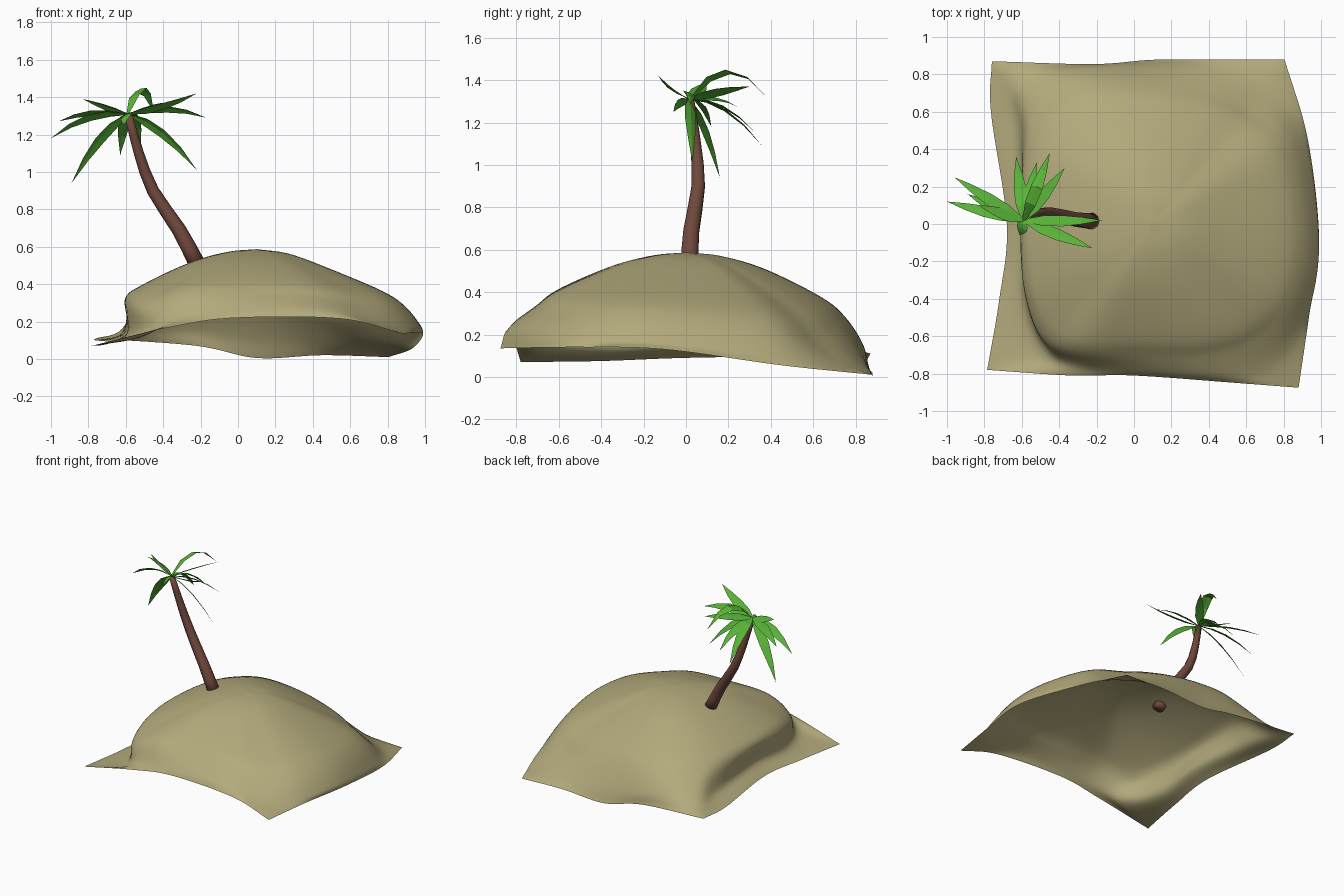
import bpy, bmesh, math
from mathutils import Vector

if "Cube" in bpy.data.objects:
    bpy.data.objects.remove(bpy.data.objects["Cube"])


def material(name, rgb):
    m = bpy.data.materials.new(name)
    m.diffuse_color = (*rgb, 1)
    m.use_nodes = True
    m.node_tree.nodes["Principled BSDF"].inputs["Base Color"].default_value = m.diffuse_color
    return m


def finish(name, bm, mat, smooth):
    bm.normal_update()
    me = bpy.data.meshes.new(name)
    bm.to_mesh(me)
    bm.free()
    ob = bpy.data.objects.new(name, me)
    bpy.context.collection.objects.link(ob)
    me.materials.append(mat)
    for p in me.polygons:
        p.use_smooth = smooth
    return ob


def spline(pts, n, closed=False):
    """Catmull-Rom curve through pts, n steps per span."""
    pts = [Vector(p) for p in pts]
    if closed:
        p = [pts[-1]] + pts + pts[:2]
    else:
        p = [2 * pts[0] - pts[1]] + pts + [2 * pts[-1] - pts[-2]]
    out = []
    for a, b, c, d in zip(p, p[1:], p[2:], p[3:]):
        for i in range(n):
            t = i / n
            out.append(0.5 * (2 * b + (c - a) * t + (2 * a - 5 * b + 4 * c - d) * t * t
                              + (3 * b - a - 3 * c + d) * t ** 3))
    return out if closed else out + [pts[-1]]


sand = material("sand", (0.45, 0.40, 0.20))
bark = material("bark", (0.16, 0.065, 0.045))
green = material("leaf_green", (0.10, 0.45, 0.04))

# Island sheet: outer edge, foot of the slope and rim of the dome,
# each counter-clockwise from the front left corner, four points per side
edge = [(-.785, -.78, .07), (-.34, -.81, .175), (0, -.81, .22), (.55, -.85, .215),
        (.88, -.875, .135), (.935, -.5, .14), (.99, -.1, .13), (.93, .45, .055),
        (.805, .88, .01), (.45, .88, .02), (.1, .878, .005), (-.22, .855, .07),
        (-.76, .87, .11), (-.765, .6, .10), (-.68, 0, .09), (-.72, -.4, .075)]
foot = [(-.49, -.68, .13), (-.3, -.755, .22), (0, -.78, .26), (.45, -.80, .265),
        (.73, -.76, .2), (.915, -.48, .18), (.98, -.1, .17), (.905, .44, .10),
        (.70, .73, .07), (.44, .81, .09), (.1, .83, .12), (-.3, .83, .16),
        (-.61, .76, .15), (-.62, .5, .14), (-.58, 0, .16), (-.59, -.38, .13)]
rim = [(-.48, -.61, .27), (-.28, -.68, .34), (0, -.7, .34), (.4, -.7, .33),
       (.66, -.62, .29), (.84, -.4, .29), (.90, -.05, .27), (.82, .41, .22),
       (.61, .62, .175), (.4, .70, .21), (.1, .73, .27), (-.25, .75, .28),
       (-.48, .65, .27), (-.57, .4, .31), (-.605, 0, .32), (-.58, -.35, .30)]
peak = Vector((.1, 0, .587))
N = 8
edge_ring = []
for s in range(4):
    edge_ring += spline([edge[(4 * s + k) % 16] for k in range(5)], N)[:-1]
foot_ring, rim_ring = spline(foot, N, True), spline(rim, N, True)

bm = bmesh.new()
top = bm.verts.new(peak)
columns = []
for e, f, r in zip(edge_ring, foot_ring, rim_ring):
    dome = []
    right = max(r.x, 0)          # the right side slopes more evenly
    for frac, lift, cut in ((.85, .31, .05), (.5, .74, .10), (.22, .945, .03)):
        q = peak.lerp(r, frac)
        q.z = r.z + (peak.z - r.z) * (lift - cut * right)
        dome.append(q)
    col = spline([e, f, r] + dome + [peak], 6)[:-1]
    columns.append([bm.verts.new((c.x, c.y, max(c.z, 0))) for c in col])
for a, b in zip(columns, columns[1:] + columns[:1]):
    for i in range(len(a) - 1):
        bm.faces.new((a[i], b[i], b[i + 1], a[i + 1]))
    bm.faces.new((a[-1], b[-1], top))
finish("island", bm, sand, True)

# Leaning palm trunk: rings swept along a curved path
path = [(-.215, .015, .50), (-.315, .025, .69), (-.455, .058, .90),
        (-.53, .045, 1.10), (-.585, .02, 1.30)]
pts = spline(path, 2)
bm = bmesh.new()
rings, sides = [], 10
for i, p in enumerate(pts):
    d = (pts[min(i + 1, len(pts) - 1)] - pts[max(i - 1, 0)]).normalized()
    u = d.cross(Vector((0, 1, 0))).normalized()
    w = d.cross(u)
    rad = .045 - .024 * i / (len(pts) - 1)
    rings.append([bm.verts.new(p + rad * (u * math.cos(a) + w * math.sin(a)))
                  for a in (2 * math.pi * k / sides for k in range(sides))])
for a, b in zip(rings, rings[1:]):
    for k in range(sides):
        bm.faces.new((a[k], a[(k + 1) % sides], b[(k + 1) % sides], b[k]))
bm.faces.new(rings[0][::-1])
bm.faces.new(rings[-1])
bmesh.ops.recalc_face_normals(bm, faces=bm.faces)
finish("trunk", bm, bark, True)

# Palm leaves: pointed blades tilted backwards from the crown (tip, arch height)
crown = Vector((-.59, .02, 1.31))
leaves = [((-1.0, .12, 1.18), .05), ((-.96, .25, 1.27), .03), ((-.89, .16, .94), .05),
          ((-.83, .10, 1.39), .0), ((-.22, -.13, 1.42), -.01), ((-.17, .02, 1.29), .04),
          ((-.22, .03, 1.01), .05), ((-.63, .36, 1.09), .06), ((-.45, .38, 1.32), .13),
          ((-.37, .30, 1.37), .01), ((-.52, .33, 1.15), .05), ((-.61, -.06, 1.25), .02)]
profile = [(0, .008), (.25, .032), (.5, .034), (.75, .021)]
tilt = Vector((-.1, .5, .85))
bm = bmesh.new()
for tip, arch in leaves:
    tip = Vector(tip)
    run = tip - crown
    side = tilt.cross(run).normalized()
    rows = []
    for t, w in profile:
        c = crown + run * t + Vector((0, 0, arch * 4 * t * (1 - t)))
        drop = tilt * -.2 * w
        rows.append([bm.verts.new(v) for v in (c + side * w + drop, c, c - side * w + drop)])
    end = bm.verts.new(tip)
    for a, b in zip(rows, rows[1:]):
        for k in (0, 1):
            bm.faces.new((a[k], a[k + 1], b[k + 1], b[k]))
    for k in (0, 1):
        bm.faces.new((rows[-1][k], rows[-1][k + 1], end))
for f in bm.faces:
    f.normal_update()
    if f.normal.dot(tilt) < 0:
        f.normal_flip()
finish("palm_leaves", bm, green, False)
